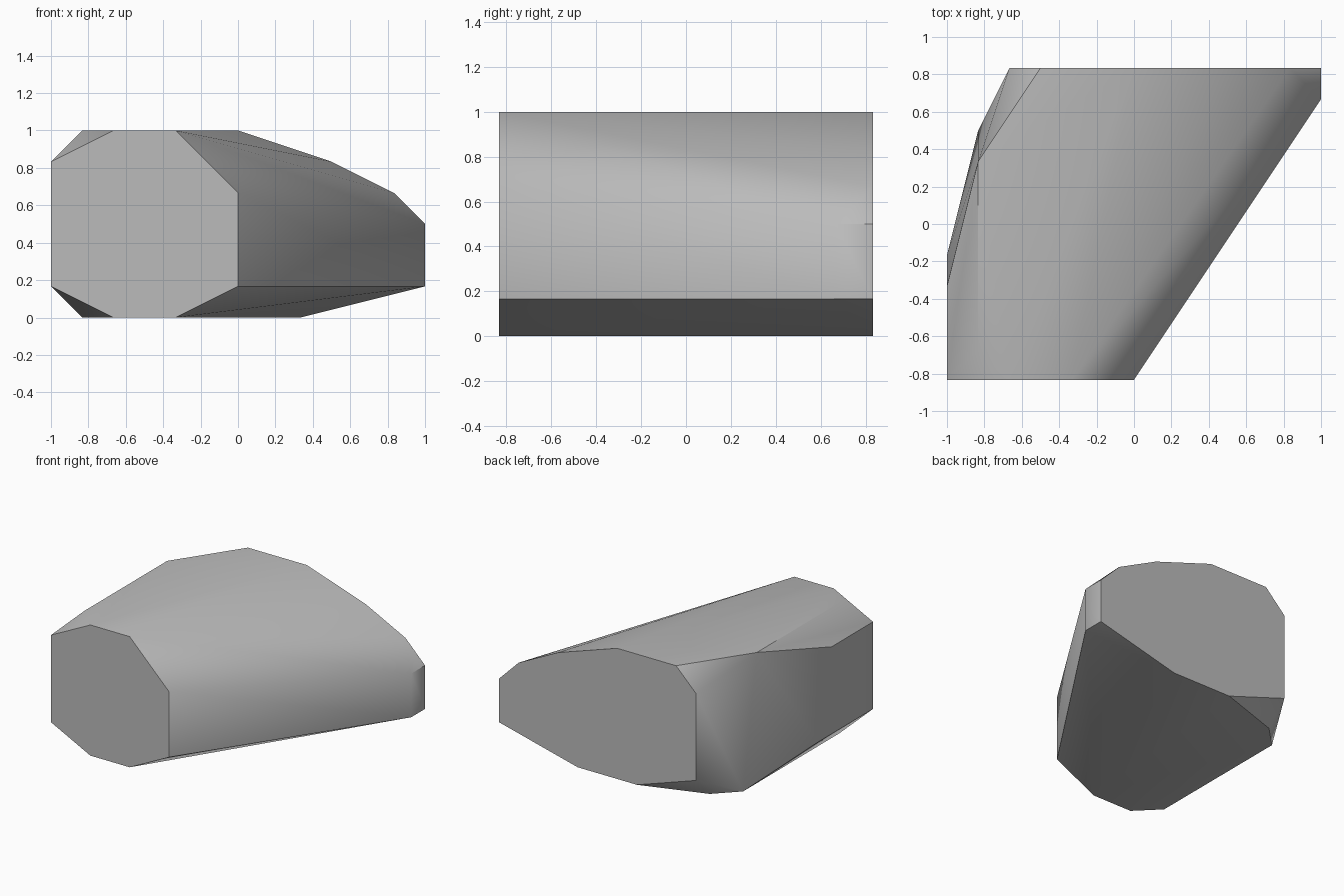
import bpy
import bmesh
import math

if "Cube" in bpy.data.objects:
    bpy.data.objects.remove(bpy.data.objects["Cube"], do_unlink=True)

UNIT = 1 / 6  # corners sit on a coarse lattice

# Flat end faces, as (x, z) profiles
front_profile = [(-6, 1), (-6, 5), (-4, 6), (-2, 6), (0, 4), (0, 1), (-2, 0), (-4, 0)]
back_profile = [(6, 1), (6, 3), (5, 4), (3, 5), (0, 6), (-3, 6), (-4, 5), (-4, 1),
                (-1, 0), (2, 0)]
corners = [(x, -5, z) for x, z in front_profile] + [(x, 5, z) for x, z in back_profile]

# Narrow facet on the left end
corners += [(6, 4, z) for z in (1, 3)]
# Chamfers along the right side: top, then bottom
corners += [(-5, -4, 6), (-5, 2, 6), (-6, -2, 5)]
corners += [(-5, -4, 0), (-5, 3, 0), (-4, 4, 0), (-6, -1, 1)]

# Rock body as the hull of its corners
bm = bmesh.new()
for corner in corners:
    bm.verts.new([c * UNIT for c in corner])
hull = bmesh.ops.convex_hull(bm, input=bm.verts[:])
loose = {g for g in hull["geom_interior"] + hull["geom_unused"]
         if isinstance(g, bmesh.types.BMVert)}
bmesh.ops.delete(bm, geom=list(loose), context="VERTS")
bmesh.ops.dissolve_limit(bm, angle_limit=math.radians(0.5),
                         verts=bm.verts[:], edges=bm.edges[:])
bmesh.ops.recalc_face_normals(bm, faces=bm.faces[:])
mesh = bpy.data.meshes.new("rock")
bm.to_mesh(mesh)
bm.free()
rock = bpy.data.objects.new("rock", mesh)
bpy.context.collection.objects.link(rock)

# Stone colour
stone = bpy.data.materials.new("stone grey")
stone.use_nodes = True
colour = (0.5, 0.5, 0.5, 1)
stone.diffuse_color = colour
stone.node_tree.nodes["Principled BSDF"].inputs["Base Color"].default_value = colour
mesh.materials.append(stone)

# Soft shading over shallow edges, crisp elsewhere
bpy.ops.object.select_all(action="DESELECT")
rock.select_set(True)
bpy.context.view_layer.objects.active = rock
bpy.ops.object.shade_smooth_by_angle(angle=math.radians(43))
